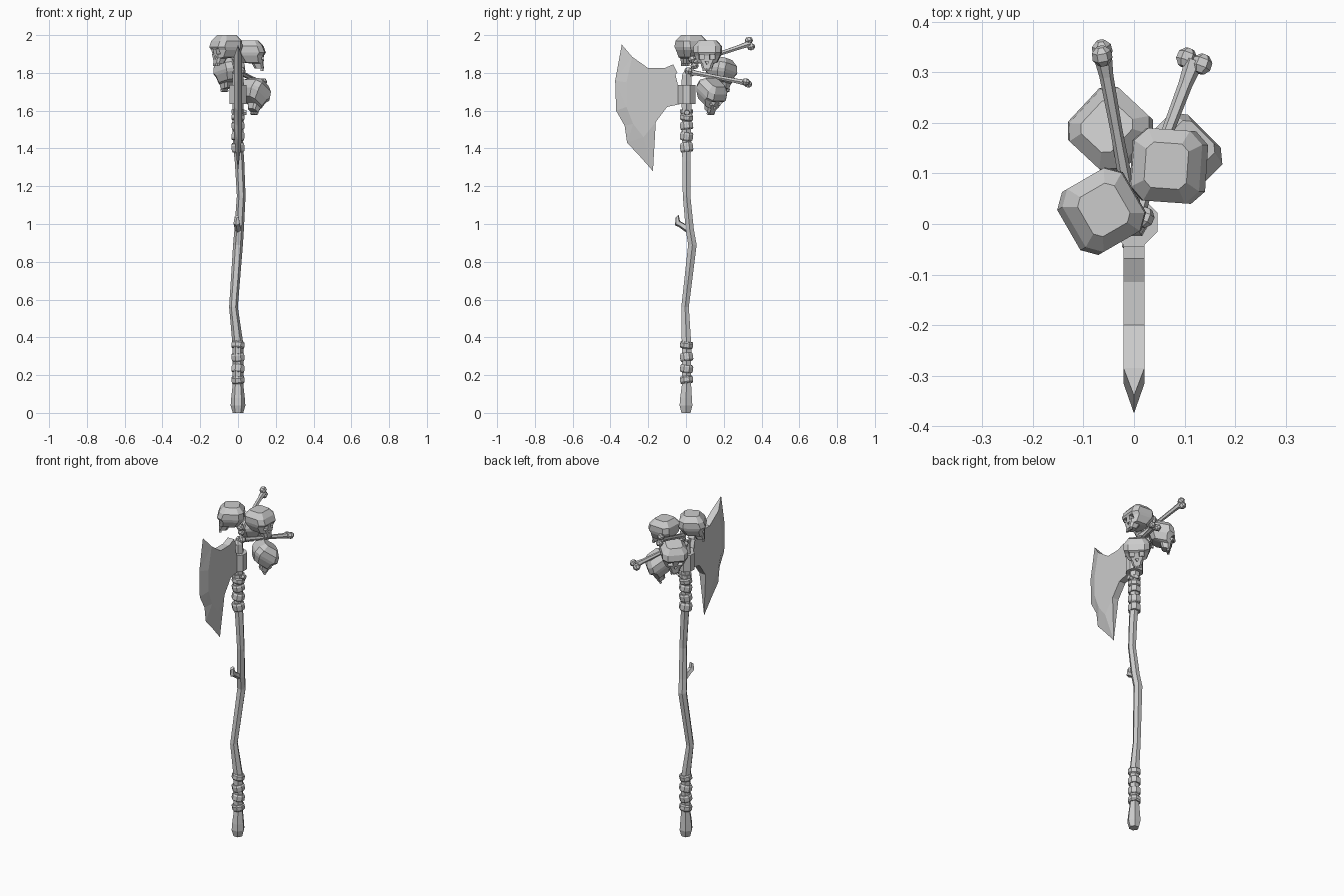
import bpy, bmesh, math
from mathutils import Vector as V, Euler

if "Cube" in bpy.data.objects:
    bpy.data.objects.remove(bpy.data.objects["Cube"])


def obj(name, bm):
    bmesh.ops.recalc_face_normals(bm, faces=bm.faces)
    me = bpy.data.meshes.new(name)
    bm.to_mesh(me)
    bm.free()
    o = bpy.data.objects.new(name, me)
    bpy.context.collection.objects.link(o)
    return o


def loft(bm, rings):
    """Skin a list of equal-length point rings and cap both ends."""
    rs = [[bm.verts.new(p) for p in r] for r in rings]
    for a, b in zip(rs, rs[1:]):
        n = len(a)
        for i in range(n):
            bm.faces.new((a[i], a[(i + 1) % n], b[(i + 1) % n], b[i]))
    bm.faces.new(rs[0])
    bm.faces.new(rs[-1])


def tube(bm, pts, radii, sides=6, phase=0.0):
    pts = [V(p) for p in pts]
    d = (pts[-1] - pts[0]).normalized()
    u = d.cross(V((0, 1, 0)) if abs(d.z) > .7 else V((0, 0, 1))).normalized()
    w = d.cross(u)
    loft(bm, [[p + r * (u * math.cos(t) + w * math.sin(t))
               for t in (phase + k * math.tau / sides for k in range(sides))]
              for p, r in zip(pts, radii)])


def box(bm, c, s):
    r = bmesh.ops.create_cube(bm, size=1)
    bmesh.ops.scale(bm, vec=s, verts=r['verts'])
    bmesh.ops.translate(bm, vec=c, verts=r['verts'])


# Crooked wooden shaft
bm = bmesh.new()
tube(bm, [(0, 0, 0), (0, 0, .04), (0, 0, .08), (0, .003, .15), (0, .003, .36), (-.024, -.005, .56),
          (0, .034, .89), (.006, .02, .97), (.017, .003, 1.15), (.008, .002, 1.33),
          (0, .003, 1.42), (0, .003, 1.74), (0, .003, 1.79), (0, .003, 1.81)],
     [.028, .039, .036, .028, .029, .023, .026, .025, .023, .025, .027, .031, .028, .012])
obj("shaft", bm)

# Broken twig on the shaft
bm = bmesh.new()
tube(bm, [(.003, .02, .965), (-.004, -.025, .995), (-.006, -.045, 1.005), (-.006, -.047, 1.04)],
     [.02, .017, .018, .012], 5)
obj("twig", bm)

# Leather wraps, each band tilted a little
bands = [(.175, .038), (.235, .040), (.295, .042), (.36, .036),
         (1.405, .048), (1.465, .044), (1.52, .040), (1.565, .034)]
for i, (z, h) in enumerate(bands):
    bm = bmesh.new()
    s = (-1) ** i
    tube(bm, [(0, .003, -h / 2), (0, .003, -h * .3), (0, .003, h * .3), (0, .003, h / 2)],
         [.031, .037, .037, .031], 8, math.pi / 8)
    o = obj("wrap_band_%d" % (i + 1), bm)
    o.location.z = z
    o.rotation_euler = (.13 * s, .1 * -s, 0)

# Knotted cord under the blade
bm = bmesh.new()
tube(bm, [(0, .003, 1.585), (0, .003, 1.605)], [.034, .034], 8)
tube(bm, [(.02, .005, 1.59), (.045, .005, 1.59)], [.018, .014], 6)
obj("cord_knot", bm)

# Blade socket
bm = bmesh.new()
tube(bm, [(0, .003, 1.635), (0, .003, 1.735)], [.05, .05], 8, math.pi / 8)
obj("blade_socket", bm)

# Axe blade: flat body, ground edge meeting at x = 0
T = .021
back = [(-.285, 1.885), (-.20, 1.825), (-.115, 1.825), (-.068, 1.845), (-.045, 1.80), (-.082, 1.78),
        (-.065, 1.735), (-.02, 1.73), (-.02, 1.637), (-.10, 1.62), (-.16, 1.54)]
bevel = [(-.225, 1.46), (-.28, 1.53), (-.315, 1.62), (-.315, 1.75)]
edge = [(-.175, 1.28), (-.25, 1.365), (-.312, 1.43), (-.325, 1.52), (-.37, 1.6), (-.375, 1.76), (-.34, 1.95)]
bm = bmesh.new()
ev = [bm.verts.new((0, y, z)) for y, z in edge]
sides = []
for s in (-1, 1):
    body = [bm.verts.new((s * T, y, z)) for y, z in back + bevel]
    sides.append(body)
    bm.faces.new(body)
    inner = [body[10]] + body[11:] + [body[0]]
    for f in ((inner[0], inner[1], ev[1], ev[0]), (inner[1], ev[2], ev[1]),
              (inner[1], inner[2], ev[3], ev[2]), (inner[2], inner[3], ev[4], ev[3]),
              (inner[3], inner[4], ev[5], ev[4]), (inner[4], inner[5], ev[6], ev[5])):
        bm.faces.new(f)
a, b = sides
for i in range(10):
    bm.faces.new((a[i], a[i + 1], b[i + 1], b[i]))
bm.faces.new((a[0], b[0], ev[6]))
bm.faces.new((a[10], b[10], ev[0]))
bmesh.ops.triangulate(bm, faces=[f for f in bm.faces if len(f.verts) > 3])
obj("axe_blade", bm)


# Skull, facing +x: stacked chamfered rings (z, back, front, half width, chamfer)
def chamfered(z, x0, x1, w, c):
    return [V((x, y, z)) for x, y in ((x0, c - w), (x0 + c, -w), (x1 - c, -w), (x1, c - w),
                                      (x1, w - c), (x1 - c, w), (x0 + c, w), (x0, w - c))]


bm = bmesh.new()
loft(bm, [chamfered(*r) for r in (
    (-.075, .02, .066, .026, .010), (-.048, .005, .064, .034, .012), (-.042, -.045, .064, .05, .022),
    (-.005, -.072, .066, .068, .028), (.012, -.076, .074, .072, .026),
    (.045, -.073, .062, .072, .026), (.075, -.048, .036, .045, .014))])
skull = obj("skull_1", bm)

# Eye sockets and nose hole cut out of the skull
bm = bmesh.new()
for y in (-.028, .028):
    box(bm, (.065, y, -.012), (.05, .028, .026))
tube(bm, [(.045, 0, -.042), (.09, 0, -.042)], [.012, .012], 3, math.pi / 2)
cutter = obj("socket_cutter", bm)
cutter.hide_render = True
m = skull.modifiers.new("sockets", 'BOOLEAN')
m.operation, m.solver, m.object = 'DIFFERENCE', 'EXACT', cutter
bpy.context.view_layer.update()
mesh = bpy.data.meshes.new_from_object(skull.evaluated_get(bpy.context.evaluated_depsgraph_get()))
skull.modifiers.clear()
bpy.data.objects.remove(cutter)

# Teeth
bm = bmesh.new()
bm.from_mesh(mesh)
for k in range(4):
    box(bm, (.058, (k - 1.5) * .0125, -.08), (.012, .009, .016))
bm.to_mesh(mesh)
bm.free()
skull.data = mesh

# Four skulls: position, downward pitch, yaw
places = [((-.065, .025, 1.925), 0, 210), ((.07, .115, 1.897), 0, -4),
          ((-.045, .185, 1.80), 14, 137), ((.085, .13, 1.685), 35, 45)]
for i, (p, pitch, yaw) in enumerate(places):
    o = skull if i == 0 else bpy.data.objects.new("skull_%d" % (i + 1), mesh)
    if i:
        bpy.context.collection.objects.link(o)
    o.location = p
    o.rotation_euler = Euler((0, math.radians(pitch), math.radians(yaw)))


# Long bones with paired knuckles at both ends
def bone(name, p, q, spread):
    p, q, s = V(p), V(q), V(spread)
    bm = bmesh.new()
    tube(bm, [p.lerp(q, t) for t in (0, .12, .5, .85, 1)], [.019, .014, .012, .014, .019])
    d = (q - p).normalized()
    for end, out in ((p, -d), (q, d)):
        for k in (-1, 1):
            c = end + s * k
            tube(bm, [c - out * .018, c - out * .006, c + out * .01, c + out * .02],
                 [.011, .02, .019, .009], 6)
    obj(name, bm)


bone("bone_upper", (-.008, .04, 1.855), (-.063, .338, 1.955), (0, -.006, .017))
bone("bone_lower", (.005, .02, 1.805), (.119, .322, 1.747), (.015, -.006, .006))
